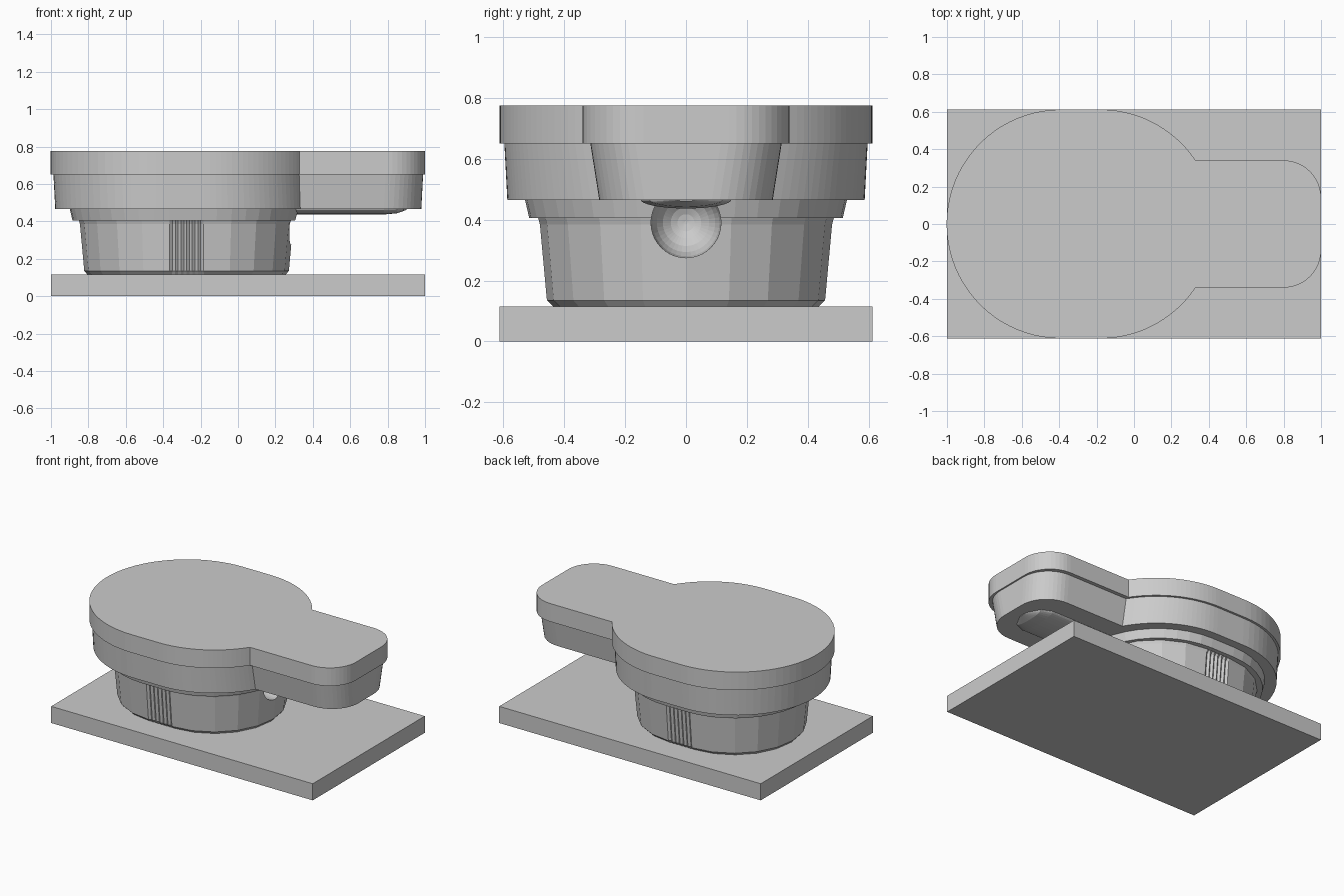
import bpy
import bmesh
from math import sin, cos, pi, asin, sqrt

cube = bpy.data.objects.get("Cube")
if cube:
    bpy.data.objects.remove(cube, do_unlink=True)

grey = bpy.data.materials.new("plain grey")
grey.use_nodes = True
grey.diffuse_color = (0.6, 0.6, 0.6, 1)
grey.node_tree.nodes["Principled BSDF"].inputs["Base Color"].default_value = (0.6, 0.6, 0.6, 1)


def loft(name, rings):
    """Skin matching rings of points and cap both ends."""
    bm = bmesh.new()
    loops = [[bm.verts.new(p) for p in ring] for ring in rings]
    n = len(loops[0])
    for a, b in zip(loops, loops[1:]):
        for i in range(n):
            j = (i + 1) % n
            bm.faces.new((a[i], a[j], b[j], b[i]))
    bm.faces.new(loops[0])
    bm.faces.new(loops[-1])
    bmesh.ops.recalc_face_normals(bm, faces=bm.faces)
    mesh = bpy.data.meshes.new(name)
    bm.to_mesh(mesh)
    bm.free()
    mesh.materials.append(grey)
    obj = bpy.data.objects.new(name, mesh)
    bpy.context.collection.objects.link(obj)
    return obj


def arc(cx, cy, r, start, end, steps):
    return [(cx + r * cos(start + (end - start) * i / steps),
             cy + r * sin(start + (end - start) * i / steps)) for i in range(steps + 1)]


def paddle(z, r, w, tip):
    """Rounded body with a rounded handle towards +x."""
    left, right, corner = -0.39, -0.18, 0.2
    a = asin(w / r)
    pts = arc(right, 0, r, a, pi / 2, 20)
    pts += arc(left, 0, r, pi / 2, 3 * pi / 2, 40)
    pts += arc(right, 0, r, 3 * pi / 2, 2 * pi - a, 20)
    pts += arc(tip - corner, corner - w, corner, -pi / 2, 0, 12)
    pts += arc(tip - corner, w - corner, corner, 0, pi / 2, 12)
    return [(x, y, z) for x, y in pts]


def oval(z, r, left, right, steps, ribs=0, depth=0.0):
    """Stadium outline, optionally ribbed along its straight sides."""
    half = arc(right, 0, r, -pi / 2, pi / 2, steps)
    other = arc(left, 0, r, pi / 2, 3 * pi / 2, steps)
    side = []
    for i in range(1, ribs):
        x = right + (left - right) * i / ribs
        side.append((x, r - depth * (i % 2)))
    back = [(x, -y) for x, y in reversed(side)]
    return [(x, y, z) for x, y in half + side + other + back]


# Base plate
bpy.ops.mesh.primitive_cube_add(size=1, location=(0, 0, 0.0575))
base = bpy.context.object
base.name = "base_plate"
base.scale = (2, 1.224, 0.115)
base.data.materials.append(grey)

# Lid and the rim below it
loft("lid", [paddle(0.65, 0.612, 0.34, 1), paddle(0.775, 0.612, 0.34, 1)])
loft("rim", [paddle(0.465, 0.587, 0.285, 0.98), paddle(0.655, 0.597, 0.315, 0.99)])

# Stepped collar and faceted lower body
collar = loft("collar", [oval(0.405, 0.515, -0.37, -0.195, 20),
                         oval(0.47, 0.53, -0.37, -0.195, 20)])
body = loft("lower_body", [oval(0.11, 0.43, -0.37, -0.18, 10, 12, 0),
                           oval(0.135, 0.457, -0.365, -0.185, 10, 12, 0.012),
                           oval(0.385, 0.48, -0.365, -0.185, 10, 12, 0.012),
                           oval(0.41, 0.487, -0.365, -0.185, 10, 12, 0)])

# Shallow swelling under the handle
loft("handle_swelling", [
    [(x, 0.15 * s * cos(2 * pi * i / 32), 0.467 + 0.03 * s * sin(2 * pi * i / 32))
     for i in range(32)]
    for x, s in ((0.3, 1), (0.78, 1), (0.85, 0.8), (0.9, 0.2))])

# Round-ended socket sunk into the body beneath the handle
profile = [(0.6, 0.115)] + [(0.26 - 0.14 * t, 0.115 * sqrt(1 - t * t))
                            for t in (0, 0.3, 0.55, 0.75, 0.9, 0.97, 0.999)]
cutter = loft("socket_cutter", [
    [(x, r * cos(2 * pi * i / 40), 0.39 + r * sin(2 * pi * i / 40)) for i in range(40)]
    for x, r in profile])
cutter.hide_render = True
for part in (collar, body):
    mod = part.modifiers.new("socket", 'BOOLEAN')
    mod.operation = 'DIFFERENCE'
    mod.solver = 'EXACT'
    mod.object = cutter
    bpy.context.view_layer.objects.active = part
    bpy.ops.object.modifier_apply(modifier=mod.name)
bpy.data.objects.remove(cutter, do_unlink=True)
